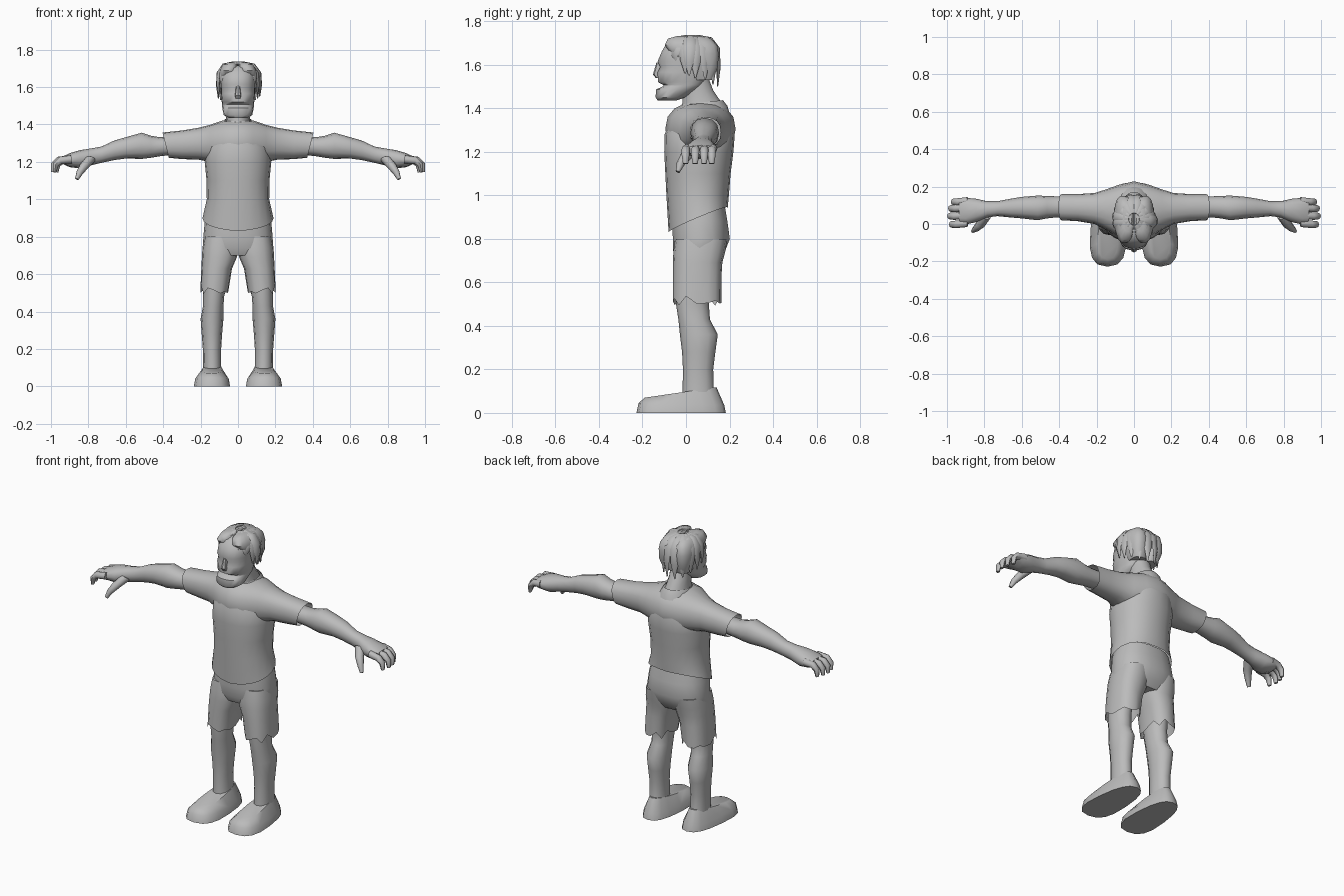
import bpy, bmesh, math
from mathutils import Vector

grey = bpy.data.materials.new("plain grey")
grey.diffuse_color = (0.5, 0.5, 0.5, 1)


def spow(v, e):
    return math.copysign(abs(v) ** e, v)


def loft(name, rings, n=14, e=1.0, caps=(True, True), mirror=False, warp=None):
    """Skin (centre, u, v) rings; warp(ring index, point) may move points."""
    bm = bmesh.new()
    loops = []
    for i, (c, u, v) in enumerate(rings):
        loop = []
        for k in range(n):
            a = 2 * math.pi * k / n
            p = Vector(c) + Vector(u) * spow(math.cos(a), e) + Vector(v) * spow(math.sin(a), e)
            loop.append(bm.verts.new(warp(i, p) if warp else p))
        loops.append(loop)
    for a, b in zip(loops, loops[1:]):
        for k in range(n):
            bm.faces.new((a[k], a[(k + 1) % n], b[(k + 1) % n], b[k]))
    if caps[0]:
        bm.faces.new(loops[0][::-1])
    if caps[1]:
        bm.faces.new(loops[-1])
    bmesh.ops.recalc_face_normals(bm, faces=bm.faces)
    me = bpy.data.meshes.new(name)
    bm.to_mesh(me)
    bm.free()
    me.materials.append(grey)
    ob = bpy.data.objects.new(name, me)
    bpy.context.collection.objects.link(ob)
    if mirror:
        ob.modifiers.new("mirror", "MIRROR")
    return ob


def zring(z, x0, x1, y0, y1):
    return ((x0 + x1) / 2, (y0 + y1) / 2, z), ((x1 - x0) / 2, 0, 0), (0, (y1 - y0) / 2, 0)


def xring(x, y0, y1, z0, z1):
    return (x, (y0 + y1) / 2, (z0 + z1) / 2), (0, (y1 - y0) / 2, 0), (0, 0, (z1 - z0) / 2)


def zsym(rows):
    return [zring(z, -x, x, y0, y1) for z, x, y0, y1 in rows]


def strip(name, pts, side, widths, thick, n=8, mirror=True):
    """Tapering strand along pts, its width lying along the side vector."""
    pts = [Vector(p) for p in pts]
    side = Vector(side).normalized()
    rings = []
    for i, p in enumerate(pts):
        t = (pts[min(i + 1, len(pts) - 1)] - pts[max(i - 1, 0)]).normalized()
        rings.append((p, side * widths[i], t.cross(side).normalized() * thick[i]))
    return loft(name, rings, n, mirror=mirror)


# Shirt: body with sloping hem, shoulders with sleeves, collar
def hem(i, p):
    if i == 0:
        p.z = 0.83 + 0.42 * (p.y + 0.08) + 0.06 * abs(p.x)
    return p


loft("shirt_body", zsym([
    (0.83, 0.19, -0.08, 0.192), (1.0, 0.167, -0.09, 0.197), (1.1, 0.168, -0.095, 0.205),
    (1.2, 0.178, -0.1, 0.218), (1.28, 0.17, -0.098, 0.224), (1.36, 0.11, -0.065, 0.2)]),
    20, 0.92, (False, True), warp=hem)


def cuff(i, p):
    if i == 5:
        p.x += (p.z - 1.31) * 0.25
    return p


loft("shirt_sleeve", [
    xring(0, -0.095, 0.228, 1.18, 1.43), xring(0.08, -0.075, 0.21, 1.18, 1.422),
    xring(0.15, -0.03, 0.185, 1.2, 1.398), xring(0.21, 0, 0.166, 1.212, 1.383),
    xring(0.3, 0.015, 0.16, 1.215, 1.368), xring(0.392, 0.02, 0.16, 1.222, 1.357)],
    16, 0.85, (False, False), True, cuff)

loft("collar", zsym([(1.35, 0.115, -0.07, 0.205), (1.4, 0.09, -0.04, 0.19),
                     (1.428, 0.07, -0.018, 0.17)]), 16, 1, (False, False),
     warp=lambda i, p: p + Vector((0, 0, 0.1 * (p.y - 0.08))))

# Shorts: seat and two ragged legs
loft("shorts_seat", zsym([
    (0.95, 0.16, -0.06, 0.18), (0.88, 0.178, -0.066, 0.192), (0.8, 0.185, -0.062, 0.203),
    (0.74, 0.188, -0.06, 0.18), (0.7, 0.17, -0.04, 0.15)]), 18, 0.85)


def ragged(i, p):
    if i == 4:
        p.z += 0.022 * math.sin(70 * p.x + 45 * p.y)
    return p


loft("shorts_leg", [
    zring(0.8, 0.0, 0.18, -0.05, 0.19), zring(0.74, 0.0, 0.19, -0.058, 0.18),
    zring(0.69, 0.006, 0.193, -0.06, 0.167), zring(0.63, 0.032, 0.196, -0.06, 0.163),
    zring(0.515, 0.052, 0.202, -0.06, 0.162)], 16, 0.82, (True, False), True, ragged)

# Legs
loft("leg", [
    zring(0.66, 0.065, 0.185, -0.05, 0.12), zring(0.5, 0.072, 0.187, -0.046, 0.105),
    zring(0.43, 0.078, 0.187, -0.035, 0.11), zring(0.36, 0.078, 0.2, -0.028, 0.146),
    zring(0.28, 0.085, 0.194, -0.018, 0.135), zring(0.2, 0.09, 0.188, -0.014, 0.125),
    zring(0.09, 0.09, 0.186, -0.016, 0.128), zring(0.04, 0.08, 0.19, -0.02, 0.14)],
    12, 0.95, mirror=True)


# Feet: flat sole, toes turned slightly out, instep rising to the ankle
def foot_shape(i, p):
    s = (p.y + 0.23) / 0.41
    if i == 1:
        p.z = 0.045 - 0.01 * s
    if i == 2:
        p.z = 0.064 + 0.06 * s
    c = 0.137
    p.x = c + (p.x - c) * (1.0 - 0.3 * s) + 0.01 * (0.5 - s)
    return p


loft("foot", [
    zring(0, 0.025, 0.249, -0.228, 0.183), zring(0.04, 0.034, 0.24, -0.218, 0.176),
    zring(0.08, 0.075, 0.2, -0.19, 0.14)], 16, 0.75, mirror=True, warp=foot_shape)

# Arms with palms
loft("arm", [
    xring(0.33, 0.035, 0.145, 1.24, 1.335), xring(0.42, 0.035, 0.148, 1.23, 1.332),
    xring(0.465, 0.03, 0.15, 1.222, 1.34), xring(0.515, 0.02, 0.152, 1.216, 1.356),
    xring(0.6, 0.03, 0.145, 1.218, 1.332), xring(0.66, 0.035, 0.135, 1.21, 1.315),
    xring(0.73, 0.042, 0.122, 1.195, 1.282), xring(0.785, 0.035, 0.122, 1.182, 1.272),
    xring(0.845, 0.01, 0.135, 1.165, 1.263), xring(0.9, -0.003, 0.14, 1.172, 1.247),
    xring(0.935, 0.002, 0.138, 1.188, 1.23)], 12, 0.9, mirror=True)

# Fingers and thumb
for k, (y, reach) in enumerate([(-0.002, 0.99), (0.042, 1.0), (0.083, 0.995), (0.118, 0.98)]):
    strip(f"finger_{k + 1}", [(0.89, y + 0.006, 1.214), (reach - 0.04, y, 1.208),
                              (reach - 0.015, y, 1.185), (reach - 0.01, y, 1.145)],
          (0, 1, 0), (0.02, 0.02, 0.018, 0.012), (0.022, 0.02, 0.016, 0.009))
strip("thumb", [(0.79, 0.05, 1.215), (0.82, 0.0, 1.18), (0.845, -0.025, 1.145), (0.862, -0.038, 1.108)],
      (0.6, -0.6, 0.5), (0.03, 0.026, 0.019, 0.01), (0.03, 0.025, 0.018, 0.01))

# Neck and head, with chin, mouth notch, cheeks and brow
loft("neck", zsym([(1.36, 0.075, -0.03, 0.19), (1.43, 0.064, -0.018, 0.163),
                   (1.48, 0.058, -0.018, 0.128), (1.55, 0.058, -0.015, 0.1)]), 14)
loft("head", zsym([
    (1.435, 0.05, -0.13, -0.045), (1.45, 0.076, -0.141, 0.0), (1.487, 0.084, -0.138, 0.06),
    (1.5, 0.085, -0.108, 0.075), (1.507, 0.085, -0.105, 0.08), (1.52, 0.087, -0.13, 0.09),
    (1.565, 0.092, -0.132, 0.11), (1.59, 0.092, -0.12, 0.118), (1.615, 0.093, -0.132, 0.12),
    (1.66, 0.094, -0.113, 0.12), (1.7, 0.078, -0.09, 0.1), (1.715, 0.045, -0.05, 0.07)]),
    18, 0.82)
loft("nose", zsym([(1.61, 0.009, -0.136, -0.1), (1.555, 0.018, -0.152, -0.1),
                   (1.538, 0.015, -0.138, -0.1)]), 8, 0.8)

# Hair: one cap lobe on each side of the parting, plus hanging locks
loft("hair_cap", [
    zring(1.53, 0.0, 0.08, 0.03, 0.125), zring(1.59, 0.0, 0.1, 0.0, 0.148),
    zring(1.65, 0.0, 0.105, -0.07, 0.152), zring(1.69, 0.0, 0.1, -0.1, 0.145),
    zring(1.72, 0.002, 0.082, -0.085, 0.115), zring(1.732, 0.012, 0.055, -0.04, 0.07)],
    14, 0.7, mirror=True)


def lock(name, deg, tip, out=1.0, mirror=True):
    a = math.radians(deg)
    d = Vector((0.108 * math.sin(a), -0.125 * math.cos(a), 0)) * out
    c = Vector((0, 0.026, 0))
    path = [(0.25, 1.73), (0.7, 1.718), (0.97, 1.675), (1.02, (1.675 + tip) / 2), (0.98, tip)]
    strip(name, [c + d * r + Vector((0, 0, z)) for r, z in path],
          (math.cos(a), math.sin(a), 0), (0.012, 0.028, 0.03, 0.022, 0.003),
          (0.008, 0.01, 0.01, 0.008, 0.003), 6, mirror)


for k, (deg, tip) in enumerate([(28, 1.655), (52, 1.61), (76, 1.56), (98, 1.54),
                                (120, 1.53), (143, 1.51), (166, 1.5)]):
    lock(f"hair_lock_{k + 1}", deg, tip)
lock("loose_hair_lock", 85, 1.55, 1.1, False)

# Smooth shading with sharp creases kept
bpy.ops.object.select_all(action='SELECT')
bpy.context.view_layer.objects.active = bpy.context.scene.objects[0]
bpy.ops.object.shade_smooth_by_angle(angle=math.radians(50))
